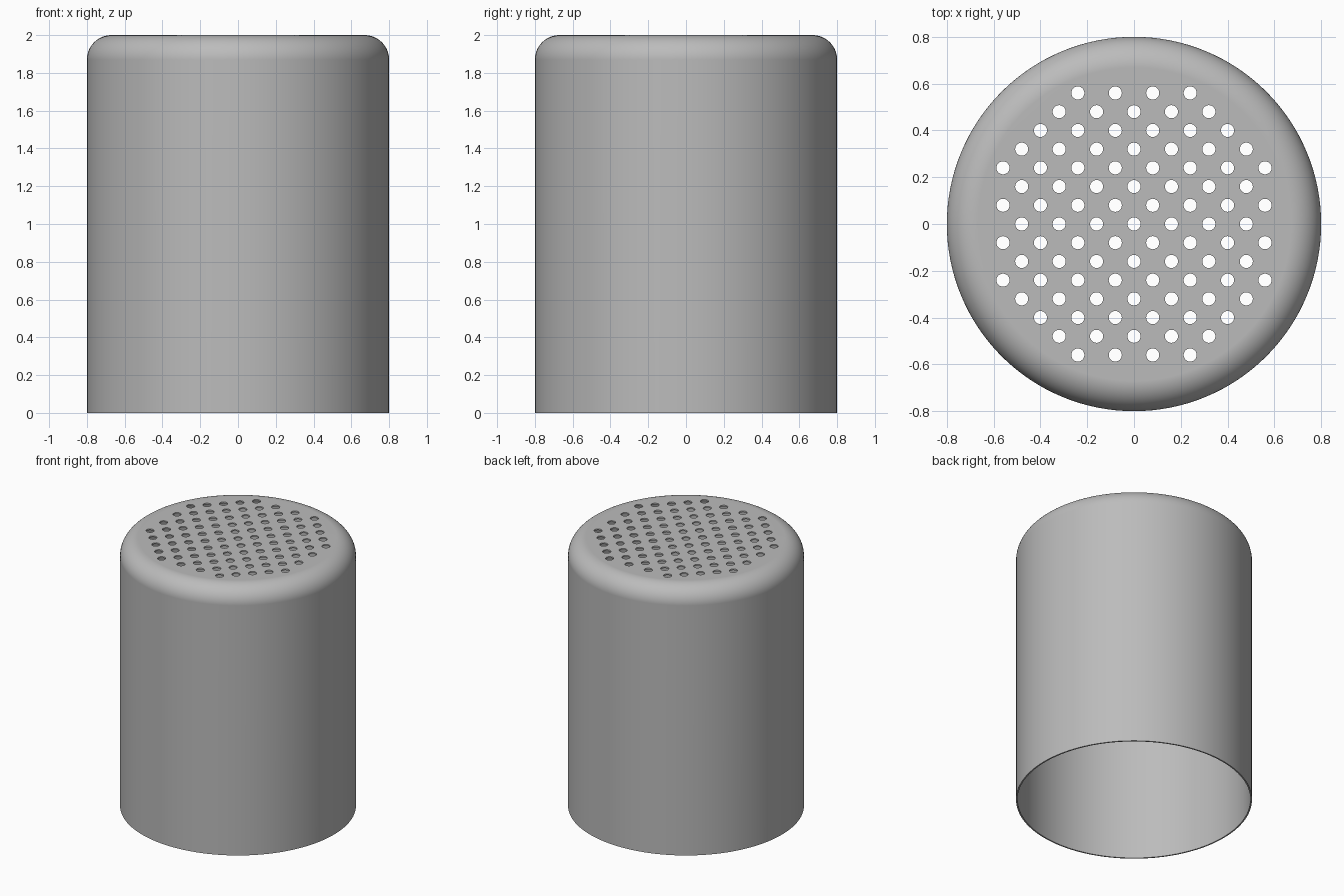
import bpy, bmesh, math

default = bpy.data.objects.get("Cube")
if default:
    bpy.data.objects.remove(default, do_unlink=True)

RADIUS, HEIGHT, WALL, FILLET = 0.8, 2.0, 0.01, 0.13
PITCH, HOLE_RADIUS, PATTERN_RADIUS = 0.08, 0.028, 0.62
SIDES, STEPS = 128, 14

grey = bpy.data.materials.new("grey metal")
grey.use_nodes = True
colour = (0.5, 0.5, 0.5, 1)
grey.diffuse_color = colour
grey.node_tree.nodes["Principled BSDF"].inputs["Base Color"].default_value = colour


def mesh_object(name, bm):
    bmesh.ops.recalc_face_normals(bm, faces=bm.faces)
    mesh = bpy.data.meshes.new(name)
    bm.to_mesh(mesh)
    bm.free()
    mesh.materials.append(grey)
    obj = bpy.data.objects.new(name, mesh)
    bpy.context.collection.objects.link(obj)
    return obj


def wall_profile(offset):
    """Radius and height pairs up the wall and around the rounded shoulder."""
    r = FILLET - offset
    points = [(RADIUS - offset, 0)]
    for i in range(STEPS + 1):
        a = math.pi / 2 * i / STEPS
        points.append((RADIUS - FILLET + r * math.cos(a),
                       HEIGHT - FILLET + r * math.sin(a)))
    return points


# Thin open-bottomed cup: inner skin top to bottom, then outer skin bottom to top
bm = bmesh.new()
rings = []
for radius, z in wall_profile(WALL)[::-1] + wall_profile(0):
    rings.append([bm.verts.new((radius * math.cos(math.tau * k / SIDES),
                                radius * math.sin(math.tau * k / SIDES), z))
                  for k in range(SIDES)])
for low, high in zip(rings, rings[1:]):
    for k in range(SIDES):
        n = (k + 1) % SIDES
        bm.faces.new((low[k], low[n], high[n], high[k]))
bm.faces.new(rings[0])
bm.faces.new(rings[-1])
cap = mesh_object("perforated_cap", bm)

# Staggered grid of round holes through the top
bm = bmesh.new()
reach = int(PATTERN_RADIUS / PITCH)
for i in range(-reach, reach + 1):
    for j in range(-reach, reach + 1):
        x, y = i * PITCH, j * PITCH
        if (i + j) % 2 == 0 and math.hypot(x, y) < PATTERN_RADIUS:
            made = bmesh.ops.create_cone(
                bm, cap_ends=True, segments=24, radius1=HOLE_RADIUS,
                radius2=HOLE_RADIUS, depth=0.1)
            bmesh.ops.translate(bm, verts=made["verts"], vec=(x, y, HEIGHT))
cutter = mesh_object("hole_cutter", bm)
cutter.hide_render = True

cut = cap.modifiers.new("holes", "BOOLEAN")
cut.operation = "DIFFERENCE"
cut.solver = "EXACT"
cut.object = cutter
bpy.ops.object.select_all(action="DESELECT")
cap.select_set(True)
bpy.context.view_layer.objects.active = cap
bpy.ops.object.modifier_apply(modifier=cut.name)
bpy.data.objects.remove(cutter, do_unlink=True)

# Smooth sides and shoulder, flat top
bpy.ops.object.shade_smooth_by_angle(angle=math.radians(30))
weighted = cap.modifiers.new("weighted normals", "WEIGHTED_NORMAL")
weighted.keep_sharp = True
